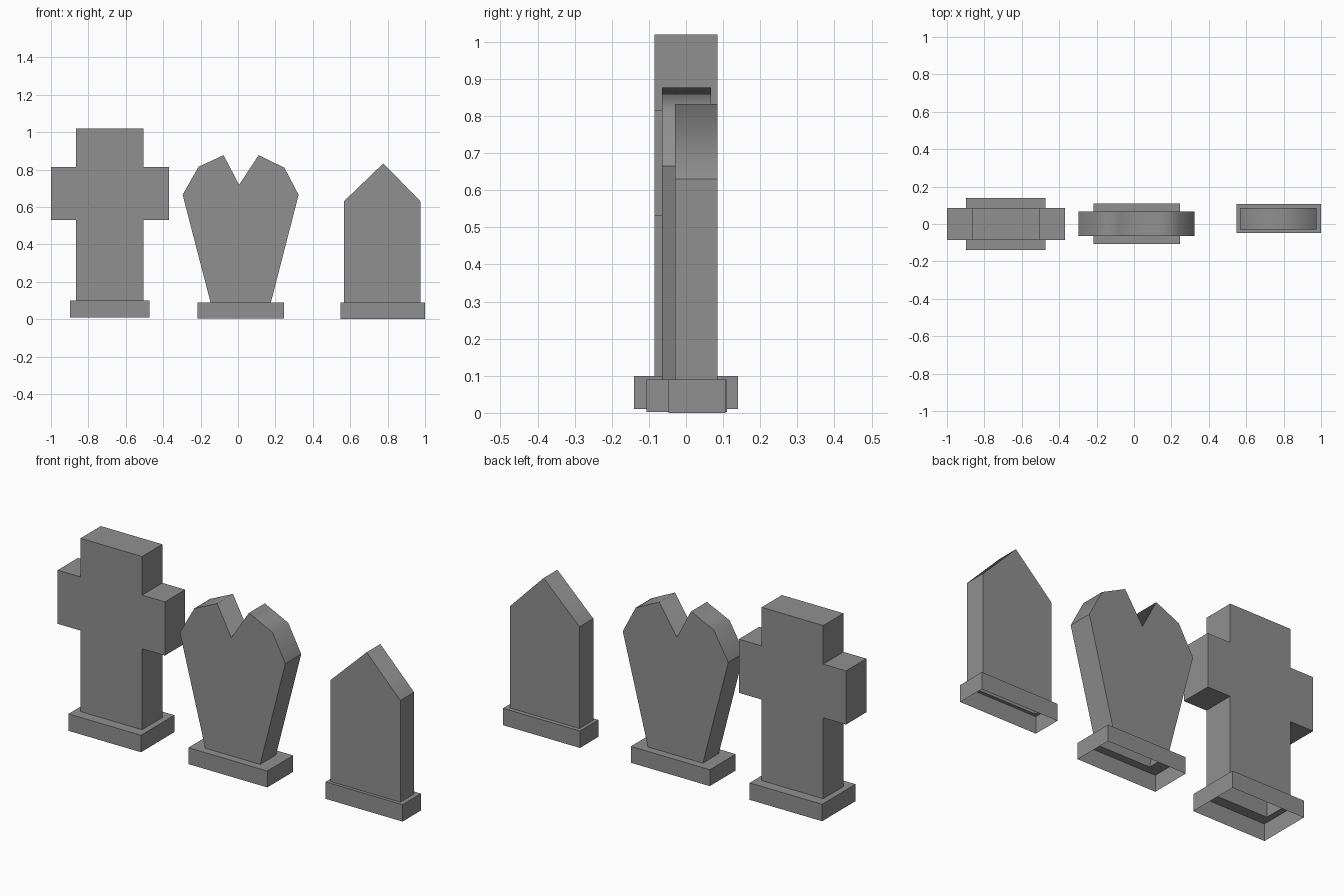
import bpy
import bmesh

cube = bpy.data.objects.get("Cube")
if cube:
    bpy.data.objects.remove(cube, do_unlink=True)

# Single weathered stone colour
COLOUR = (0.28, 0.28, 0.28, 1.0)
stone = bpy.data.materials.new("grey_stone")
stone.use_nodes = True
stone.diffuse_color = COLOUR
bsdf = next(n for n in stone.node_tree.nodes if n.type == 'BSDF_PRINCIPLED')
bsdf.inputs["Base Color"].default_value = COLOUR
bsdf.inputs["Roughness"].default_value = 0.9


def gravestone(name, outline, depth, base_x, base_y, base_z, crown=()):
    """Slab outline (clockwise from bottom left) flowing into a plinth open below."""
    bm = bmesh.new()
    front, back = ([bm.verts.new((x, y, z)) for x, z in outline] for y in depth)

    # Slab faces and rim; the crown of the rim is smooth
    bm.faces.new(front[::-1])
    bm.faces.new(back)
    for i in range(len(outline) - 1):
        rim = bm.faces.new((front[i], front[i + 1], back[i + 1], back[i]))
        rim.smooth = i in crown

    # Plinth walls and the ledge around the slab
    (x0, x1), (y0, y1) = base_x, base_y
    corners = [(x0, y0), (x1, y0), (x1, y1), (x0, y1)]
    low, high = ([bm.verts.new((x, y, z)) for x, y in corners] for z in base_z)
    opening = [front[0], front[-1], back[-1], back[0]]
    for i in range(4):
        j = (i + 1) % 4
        bm.faces.new((low[i], low[j], high[j], high[i]))
        bm.faces.new((high[i], high[j], opening[j], opening[i]))

    mesh = bpy.data.meshes.new(name)
    bm.to_mesh(mesh)
    bm.free()
    mesh.materials.append(stone)
    obj = bpy.data.objects.new(name, mesh)
    bpy.context.collection.objects.link(obj)
    return obj


# Cross: right half of the outline mirrored about its centre line
centre = -0.685
half = [(0.181, 0.10), (0.181, 0.53), (0.315, 0.53),
        (0.315, 0.815), (0.181, 0.815), (0.181, 1.02)]
cross = [(centre - x, z) for x, z in half] + [(centre + x, z) for x, z in half[::-1]]
gravestone("cross_gravestone", cross, (-0.085, 0.085),
           (-0.898, -0.472), (-0.14, 0.14), (0.01, 0.10))

# Tapered stone with a split crown
split = [(-0.147, 0.09), (-0.296, 0.665), (-0.211, 0.815), (-0.077, 0.877),
         (0.006, 0.718), (0.11, 0.877), (0.248, 0.81), (0.324, 0.665), (0.176, 0.09)]
gravestone("split_gravestone", split, (-0.065, 0.068),
           (-0.217, 0.247), (-0.107, 0.11), (0.003, 0.09), crown=range(1, 7))

# Straight stone with a pointed crown
pointed = [(0.566, 0.09), (0.566, 0.63), (0.777, 0.833), (0.975, 0.63), (0.975, 0.09)]
gravestone("pointed_gravestone", pointed, (-0.03, 0.085),
           (0.548, 1.0), (-0.047, 0.107), (0.0, 0.09), crown=(1, 2))
